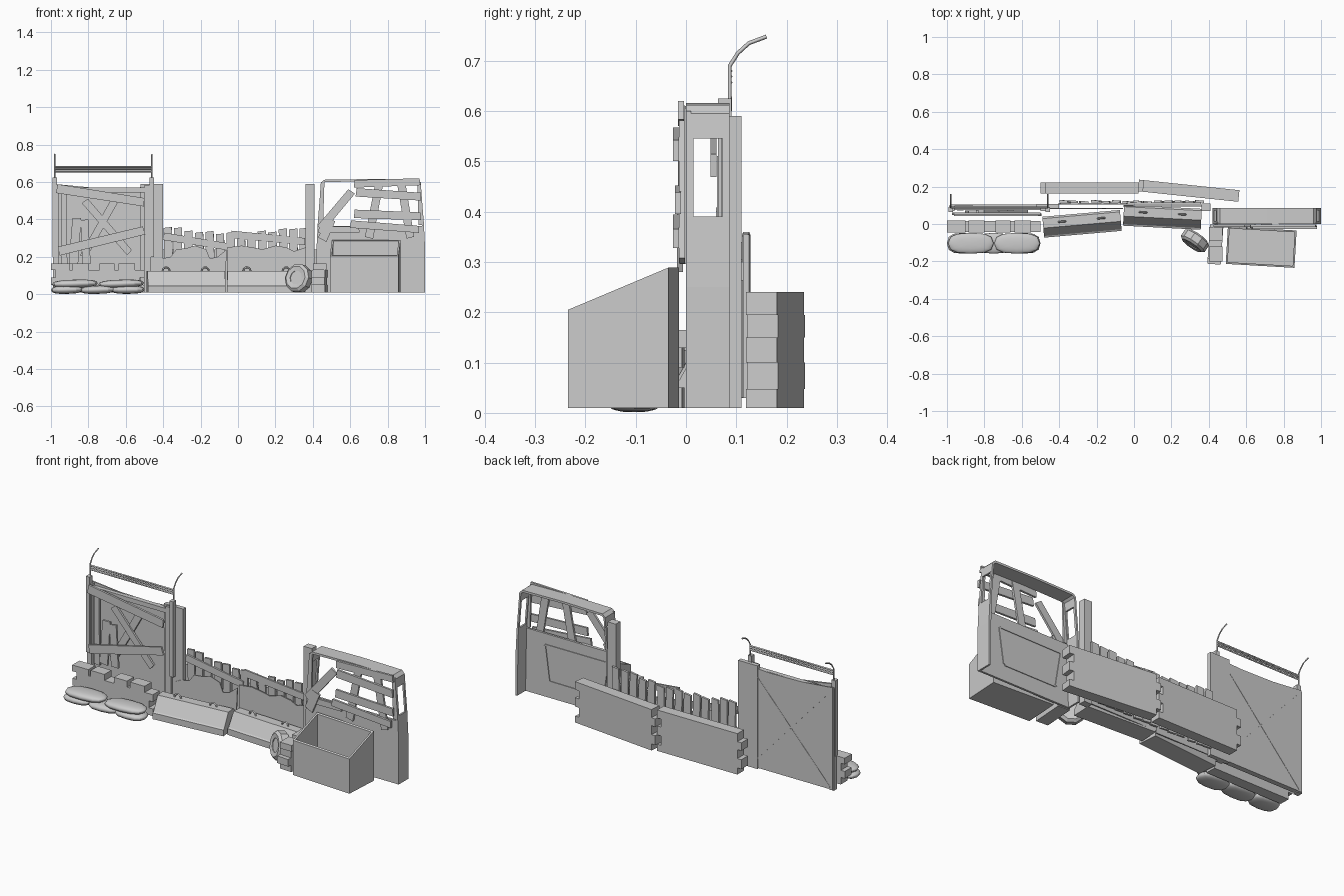
import bpy, bmesh, math, random
from mathutils import Vector

if "Cube" in bpy.data.objects:
    bpy.data.objects.remove(bpy.data.objects["Cube"])
random.seed(4)


def make(name, verts, faces, loc=(0, 0, 0), rot=(0, 0, 0)):
    me = bpy.data.meshes.new(name)
    me.from_pydata(verts, [], faces)
    bm = bmesh.new()
    bm.from_mesh(me)
    bmesh.ops.recalc_face_normals(bm, faces=bm.faces)
    bm.to_mesh(me)
    bm.free()
    ob = bpy.data.objects.new(name, me)
    bpy.context.collection.objects.link(ob)
    ob.location, ob.rotation_euler = loc, rot
    return ob


def prism(name, pts, a, b, axis='y', loc=(0, 0, 0), rot=(0, 0, 0)):
    """Extrude a profile: (x,z) along y, or (y,z) along x."""
    put = (lambda p, t: (p[0], t, p[1])) if axis == 'y' else (lambda p, t: (t, p[0], p[1]))
    n = len(pts)
    verts = [put(p, a) for p in pts] + [put(p, b) for p in pts]
    faces = [list(range(n)), list(range(n, 2 * n))]
    faces += [[i, (i + 1) % n, n + (i + 1) % n, n + i] for i in range(n)]
    return make(name, verts, faces, loc, rot)


def box(name, x0, x1, y0, y1, z0, z1):
    return prism(name, [(x0, z0), (x1, z0), (x1, z1), (x0, z1)], y0, y1)


def plank(name, p, q, width, y, thick=0.012, lean=0):
    """Board from (x,z) p to q, centred on depth y."""
    d = Vector((q[0] - p[0], q[1] - p[1]))
    L = d.length / 2
    return prism(name, [(-L, -width / 2), (L, -width / 2 + .003), (L - .004, width / 2), (-L + .003, width / 2)],
                 -thick / 2, thick / 2, loc=((p[0] + q[0]) / 2, y, (p[1] + q[1]) / 2),
                 rot=(lean, -math.atan2(d.y, d.x), 0))


def tube(name, pts, r, sides=0):
    cu = bpy.data.curves.new(name, 'CURVE')
    cu.dimensions, cu.bevel_depth, cu.bevel_resolution = '3D', r, sides
    cu.use_fill_caps = True
    s = cu.splines.new('POLY')
    s.points.add(len(pts) - 1)
    for pt, co in zip(s.points, pts):
        pt.co = (*co, 1)
    ob = bpy.data.objects.new(name, cu)
    bpy.context.collection.objects.link(ob)
    return ob


def toothed_wall(name, half, zs, y_half, loc, ang, tooth=.025):
    """Slab whose ends step in and out with each brick course."""
    right = []
    for i, (a, b) in enumerate(zip(zs, zs[1:])):
        e = half - (tooth if i % 2 else 0)
        right += [(e, a), (e, b)]
    left = [(-x + (tooth if x == half else -tooth), z) for x, z in reversed(right)]
    return prism(name, right + left, -y_half, y_half, loc=loc, rot=(0, 0, math.radians(ang)))


# Rear brick wall slabs
courses = [.01, .047, .1, .15, .195, .24]
toothed_wall('rear_wall_left', .262, courses, .029, (-.237, .192, 0), 0)
toothed_wall('rear_wall_right', .27, courses, .031, (.292, .178, 0), -6)

# Low broken brick walls
low = [.01, .05, .09, .13]
toothed_wall('low_wall_left', .25, low, .03, (-.75, -.013, 0), 0)
for x0, x1 in [(-1, -.9), (-.885, -.8), (-.74, -.66), (-.64, -.55)]:
    box('low_wall_brick', x0, x1, -.045, .018, .13, .165)
toothed_wall('low_wall_right', .105, low, .036, (.435, -.11, 0), 86)
for y0, y1 in [(-.2, -.12), (-.09, -.015)]:
    box('low_wall_brick', .4, .474, y0, y1, .13, .165)

# Sandbags: three below, two on top
for x, z, half in [(-.915, .024, .085), (-.75, .024, .095), (-.59, .024, .09), (-.872, .056, .122), (-.625, .056, .122)]:
    bpy.ops.mesh.primitive_uv_sphere_add(segments=12, ring_count=8)
    bag = bpy.context.object
    bag.name = 'sandbag'
    for v in bag.data.vertices:
        v.co = [math.copysign(abs(c) ** .75, c) for c in v.co]
    bag.scale = (half, .056, .022)
    bag.location = (x, -.103, z)
    bag.rotation_euler = (0, random.uniform(-.04, .04), 0)
    bpy.ops.object.shade_smooth_by_angle()

# Sloped road barriers with lifting loops
section = [(-.057, .01), (.055, .01), (.055, .115), (.045, .125), (-.006, .125), (-.048, .05), (-.057, .045)]
for cx, cy, ang in [(-.278, .002, 5), (.152, .037, -3)]:
    a = math.radians(ang)
    prism('road_barrier', section, -.208, .208, 'x', (cx, cy, 0), (0, 0, a))
    for s in (-.105, .105):
        loop = tube('lifting_loop', [(s + .02 * math.cos(t * math.pi / 5), .02, .122 + .022 * math.sin(t * math.pi / 5))
                                     for t in range(6)], .005)
        loop.location, loop.rotation_euler = (cx, cy, 0), (0, 0, a)

# Torn metal sheets behind the barriers
prism('torn_sheet_left', [(-.47, .02), (-.07, .02), (-.06, .24), (-.11, .2), (-.15, .19), (-.17, .24), (-.23, .26),
                          (-.28, .245), (-.33, .24), (-.36, .2), (-.41, .19), (-.45, .17)], .08, .086)
prism('torn_sheet_right', [(-.06, .02), (.36, .02), (.36, .25), (.3, .23), (.26, .25), (.2, .26), (.13, .24),
                           (.08, .25), (.02, .26), (-.06, .25)], .094, .1)

# Picket fence, leaning slightly back
for i in range(14):
    x = -.375 + i * .056
    h = .362 - .035 * math.sin(math.pi * i / 13) + random.uniform(-.01, .008)
    plank('picket', (x + random.uniform(-.012, .012), .03), (x, h), .047, .118 + random.uniform(-.003, .004), lean=-.05)
plank('fence_rail', (-.4, .31), (-.04, .25), .04, .108, .01)
plank('fence_rail', (-.04, .32), (.36, .28), .04, .11, .01)

# Fence posts
box('left_post', -.52, -.4, .084, .108, .01, .59)
box('right_post', .36, .41, .07, .11, .01, .59)

# Gate: frame, sheet, thin rear cross creases
prism('gate_sheet', [(-.985, .015), (-.465, .015), (-.465, .575), (-.6, .568), (-.8, .572), (-.985, .59)], .097, .104)
for x0, x1 in [(-.99, -.96), (-.5, -.465)]:
    box('gate_stile', x0, x1, .07, .1, .01, .585)
for z in (.015, .545):
    box('gate_rail', -.97, -.48, .075, .1, z, z + .025)
for s in (1, -1):
    plank('gate_rear_crease', (-.97, .295 - s * .27), (-.48, .295 + s * .27), .006, .103, .005)

# Gate boards on the front
for p, q, w, y in [((-.97, .565), (-.5, .49), .048, .055), ((-.96, .23), (-.5, .34), .048, .05),
                   ((-.82, .5), (-.58, .22), .04, .068), ((-.66, .5), (-.83, .2), .04, .076),
                   ((-.88, .16), (-.86, .41), .05, .066), ((-.81, .16), (-.82, .4), .045, .066),
                   ((-.93, .14), (-.93, .54), .035, .078)]:
    plank('gate_board', p, q, w, y)

# Gate posts, curved hooks and wires
for x in (-.98, -.46):
    box('gate_post', x - .012, x + .012, .064, .09, .2, .625)
    tube('gate_hook', [(x, .087, .6), (x, .087, .69), (x, .103, .715), (x, .125, .735), (x, .16, .748)], .004)
for z in (.657, .669, .68):
    tube('top_wire', [(-.98, .088, z), (-.46, .088, z)], .005)

# Cut-off van end: outer panel at the front, sides and roof folding back, open at the rear
MID = .71
for s in (1, -1):
    def side(pts):
        return [(MID + s * (x - MID), z) for x, z in pts]
    prism('van_side', side([(1, .01), (1, .25), (.993, .39), (.983, .39), (.99, .01)]), 0, .086)
    for y0, y1 in [(0, .015), (.073, .086)]:
        prism('van_pillar', side([(.993, .39), (.98, .55), (.97, .55), (.983, .39)]), y0, y1)
    prism('van_front_pillar', side([(.993, .37), (.977, .6), (.958, .6), (.965, .37)]), 0, .01)
prism('van_roof', [(.981, .545), (.977, .595), (.96, .612), (.71, .616), (.46, .612), (.443, .595), (.439, .545),
                   (.449, .545), (.453, .59), (.465, .6), (.71, .604), (.955, .6), (.967, .59), (.971, .545)], 0, .086)
prism('van_front_panel', [(.425, .01), (.995, .01), (.995, .25), (.985, .365), (.435, .365), (.425, .25)], 0, .012)
inner = [(.48, .3), (.87, .3), (.84, .1), (.51, .1)]
for p, q in zip(inner, inner[1:] + inner[:1]):
    plank('inner_panel_moulding', p, q, .012, .012, .008)

# Boards over the van windows
for p, q, w, y in [((.62, .59), (.975, .6), .04, -.01), ((.63, .545), (.98, .52), .045, -.02),
                   ((.62, .43), (.98, .415), .045, -.016), ((.6, .375), (.97, .345), .04, -.02),
                   ((.7, .3), (.76, .61), .045, -.006), ((.87, .61), (.92, .3), .045, -.008),
                   ((.44, .35), (.61, .55), .045, -.01), ((.45, .29), (.5, .4), .05, -.012),
                   ((.43, .345), (.65, .345), .035, -.004)]:
    plank('window_board', p, q, w, y)

# Open bin with sloped rim
bx, by, bt = .184, .1, .01
rot, loc = (0, 0, math.radians(-3.3)), (.68, -.124, 0)


def rim(y):
    return .247 + y * .42


wall = [(-by, .01), (by, .01), (by, rim(by)), (-by, rim(-by))]
for x in (-bx, bx - bt):
    prism('bin_side', wall, x, x + bt, 'x', loc, rot)
for y0, y1 in [(-by, -by + bt), (by - bt, by)]:
    prism('bin_wall', [(y0, .01), (y1, .01), (y1, rim(y1)), (y0, rim(y0))], -bx, bx, 'x', loc, rot)
prism('bin_floor', [(-by, .01), (by, .01), (by, .02), (-by, .02)], -bx, bx, 'x', loc, rot)

# Leaning tyre, lathed from a ring section
ring = [(.038, -.028), (.062, -.032), (.077, -.02), (.077, .02), (.062, .032), (.038, .028)]
N, k = 10, len(ring)
verts = [(r * math.cos(t), r * math.sin(t), h) for t in [2 * math.pi * i / N for i in range(N)] for r, h in ring]
faces = [[i * k + j, i * k + (j + 1) % k, (i + 1) % N * k + (j + 1) % k, (i + 1) % N * k + j]
         for i in range(N) for j in range(k)]
tyre = make('tyre', verts, faces)
axis = Vector((-.55, -.8, .2)).normalized()
tyre.rotation_euler = axis.to_track_quat('Z', 'Y').to_euler()
tyre.location = (.325, -.09, .084)
for h in (-.024, .024):
    make('tyre_hub', [(.042 * math.cos(i * math.pi / 5), .042 * math.sin(i * math.pi / 5), h) for i in range(N)],
         [list(range(N))], tyre.location, tyre.rotation_euler)
